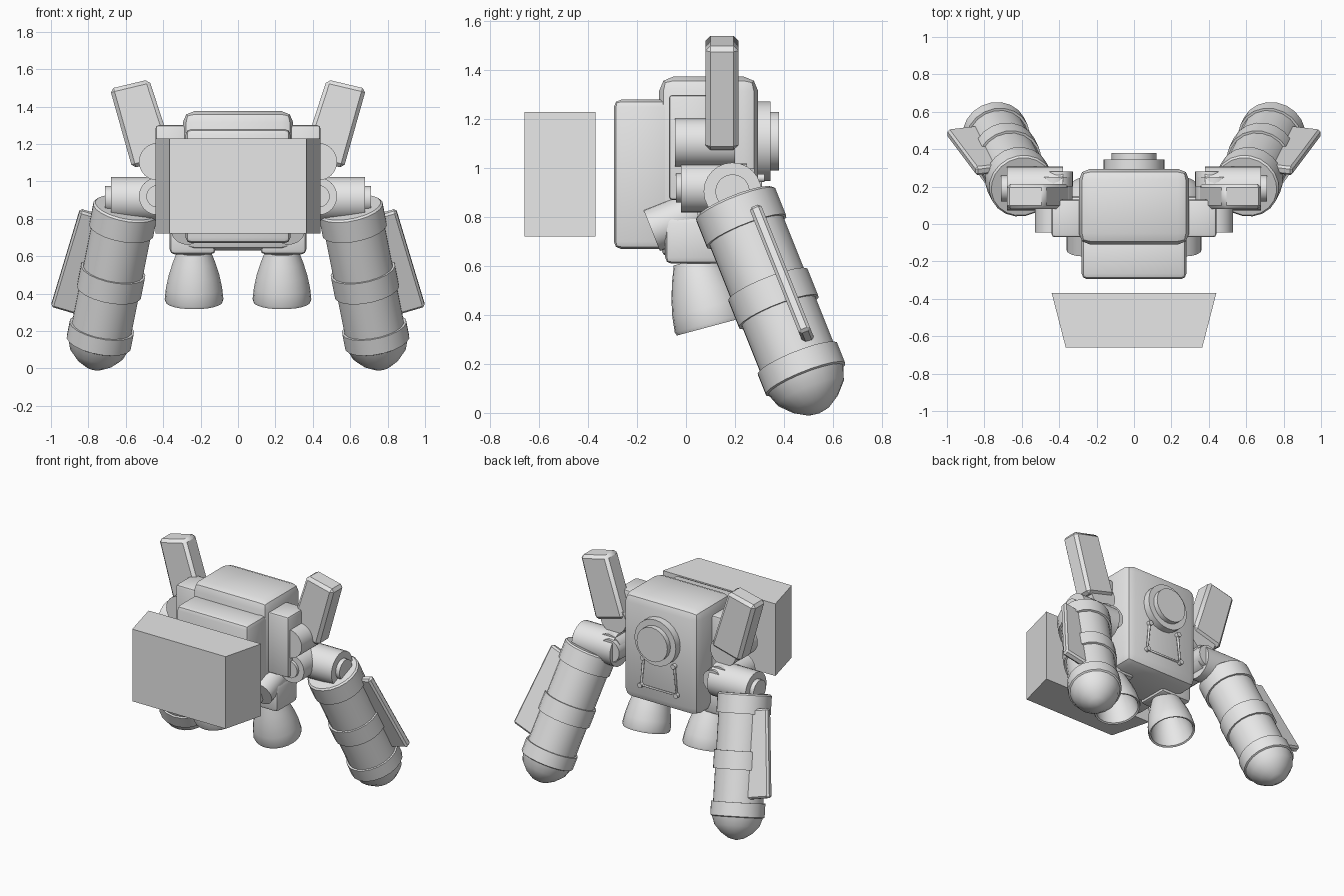
import bpy
import bmesh
from mathutils import Vector, Matrix

cube = bpy.data.objects.get("Cube")
if cube:
    bpy.data.objects.remove(cube, do_unlink=True)

grey = bpy.data.materials.new("light_grey")
grey.use_nodes = True
COLOR = (0.8, 0.8, 0.8, 1)
grey.diffuse_color = COLOR
grey.node_tree.nodes["Principled BSDF"].inputs["Base Color"].default_value = COLOR


def finish(name, bm, bevel=0, segments=2, smooth=True):
    """Turn a bmesh into a finished, shaded object."""
    bmesh.ops.recalc_face_normals(bm, faces=bm.faces)
    if bevel:
        bmesh.ops.bevel(bm, geom=bm.edges[:], offset=bevel, segments=segments,
                        profile=0.5, affect='EDGES', clamp_overlap=True)
    mesh = bpy.data.meshes.new(name)
    bm.to_mesh(mesh)
    bm.free()
    mesh.materials.append(grey)
    obj = bpy.data.objects.new(name, mesh)
    bpy.context.collection.objects.link(obj)
    if smooth:
        bpy.ops.object.select_all(action='DESELECT')
        obj.select_set(True)
        bpy.context.view_layer.objects.active = obj
        bpy.ops.object.shade_smooth_by_angle(angle=0.6)
    return obj


def prism(name, outline, origin, u, v, depth, bevel=0, segments=1):
    """Extrude a flat outline, drawn along u and v, evenly to both sides."""
    origin, u, v = Vector(origin), Vector(u).normalized(), Vector(v).normalized()
    n = u.cross(v).normalized() * depth / 2
    bm = bmesh.new()
    rings = [[bm.verts.new(origin + u * a + v * b + n * k) for a, b in outline]
             for k in (-1, 1)]
    for ring in rings:
        bm.faces.new(ring)
    for i in range(len(outline)):
        j = (i + 1) % len(outline)
        bm.faces.new((rings[0][i], rings[0][j], rings[1][j], rings[1][i]))
    return finish(name, bm, bevel, segments, smooth=bevel > 0)


def box(name, low, high, bevel=0, segments=2):
    (x0, y0, z0), (x1, y1, z1) = low, high
    return prism(name, [(x0, z0), (x1, z0), (x1, z1), (x0, z1)],
                 (0, (y0 + y1) / 2, 0), (1, 0, 0), (0, 0, 1), y1 - y0, bevel, segments)


def lathe(name, start, axis, profile, sides=24):
    """Revolve (radius, distance) points around an axis."""
    turn = Vector(axis).normalized().to_track_quat('Z', 'Y').to_matrix().to_4x4()
    bm = bmesh.new()
    verts = [bm.verts.new((r, 0, d)) for r, d in profile]
    edges = [bm.edges.new(pair) for pair in zip(verts, verts[1:])]
    bmesh.ops.spin(bm, geom=verts + edges, axis=(0, 0, 1), cent=(0, 0, 0),
                   angle=6.283185, steps=sides)
    bmesh.ops.remove_doubles(bm, verts=bm.verts, dist=0.0005)
    bmesh.ops.transform(bm, matrix=Matrix.Translation(start) @ turn, verts=bm.verts)
    return finish(name, bm)


def rod(name, start, axis, radius, length, cap=0, cap_out=0.02):
    """Capped cylinder, optionally with a smaller raised disc at its end."""
    profile = [(0, 0), (radius, 0), (radius, length)]
    if cap:
        profile += [(cap, length), (cap, length + cap_out)]
        length += cap_out
    return lathe(name, start, axis, profile + [(0, length)])


# Floating front block, narrower toward the front
prism("front_block", [(-0.44, -0.37), (0.44, -0.37), (0.365, -0.66), (-0.365, -0.66)],
      (0, 0, 0.975), (1, 0, 0), (0, 1, 0), 0.51)

# Torso
box("main_body", (-0.295, -0.11, 0.63), (0.295, 0.295, 1.375), 0.06)
box("chest", (-0.28, -0.295, 0.67), (0.28, -0.05, 1.28), 0.03)

# Back hatch with a pipe frame below
rod("back_hatch", (0, 0.28, 1.11), (0, 1, 0), 0.162, 0.065, 0.12, 0.035)
corners = [(-0.12, 0.96), (-0.14, 0.76), (0.14, 0.76), (0.12, 0.96)]
curve = bpy.data.curves.new("back_pipe", 'CURVE')
curve.dimensions = '3D'
curve.bevel_depth = 0.009
curve.bevel_resolution = 2
line = curve.splines.new('POLY')
line.points.add(len(corners) - 1)
for point, (x, z) in zip(line.points, corners):
    point.co = (x, 0.302, z, 1)
    rod("pipe_knob", (x, 0.285, z), (0, 1, 0), 0.017, 0.035)
curve.materials.append(grey)
bpy.context.collection.objects.link(bpy.data.objects.new("back_pipe", curve))

for s, side in ((1, "left"), (-1, "right")):
    # Shoulder block and the two joints on it
    box(side + "_shoulder_block", (min(s * 0.27, s * 0.44), -0.07, 0.87),
        (max(s * 0.27, s * 0.44), 0.13, 1.3), 0.015)
    rod(side + "_upper_joint", (s * 0.43, -0.045, 1.105), (0, 1, 0), 0.1, 0.245)
    rod(side + "_shoulder_joint", (s * 0.43, 0.25, 0.92), (0, -1, 0), 0.1, 0.27, 0.06)
    rod(side + "_joint_cap", (s * 0.405, 0.2, 0.92), (0, 1, 0), 0.078, 0.08)

    # Upper fin
    prism(side + "_upper_fin", [(0.475, 1.545), (0.685, 1.495), (0.565, 1.07), (0.34, 1.13)],
          (0, 0.147, 0), (s, 0, 0), (0, 0, 1), 0.135, 0.02)

    # Arm: cross cylinder, banded barrel with a rounded tip
    rod(side + "_arm_pivot", (s * 0.38, 0.19, 0.905), (s, 0, 0), 0.118, 0.3, 0.07, 0.03)
    top, end = Vector((s * 0.6, 0.2, 0.86)), Vector((s * 0.745, 0.49, 0.135))
    axis = (end - top).normalized()
    thin, wide = 0.163, 0.176
    barrel = [(0, 0), (wide - 0.01, 0), (wide, 0.01)]
    for band_end, band_start in ((0.13, 0.37), (0.49, 0.7)):
        barrel += [(wide, band_end), (thin, band_end), (thin, band_start), (wide, band_start)]
    barrel += [(wide, 0.79), (0.165, 0.795), (0.146, 0.85), (0.1, 0.9), (0.05, 0.932), (0, 0.944)]
    lathe(side + "_arm_barrel", top, axis, barrel, 20)

    # Arm fin, lying along the barrel's outer side
    out = Vector((s, 0, 0))
    out = (out - axis * out.dot(axis)).normalized()
    back = axis.cross(out) * -s
    if back.y < 0:
        back = -back
    prism(side + "_arm_fin", [(0.1, 0.1), (0.234, 0.083), (0.285, 0.657), (0.1, 0.68)],
          top + back * 0.07, out, axis, 0.05, 0.012)

    # Hip joint, hip block and hollow thruster nozzle
    rod(side + "_hip_joint", (s * 0.27, -0.14, 0.745), (0, 0.93, 0.37), 0.09, 0.2)
    box(side + "_hip_block", (min(s * 0.12, s * 0.365), -0.085, 0.61),
        (max(s * 0.12, s * 0.365), 0.15, 0.8), 0.025)
    lathe(side + "_nozzle", (s * 0.235, 0.037, 0.626), (0, 0.26, -0.97),
          [(0, 0), (0.09, 0), (0.113, 0.06), (0.135, 0.13), (0.15, 0.2), (0.157, 0.265),
           (0.152, 0.28), (0.14, 0.275), (0.128, 0.18), (0.09, 0.06), (0, 0.05)])
